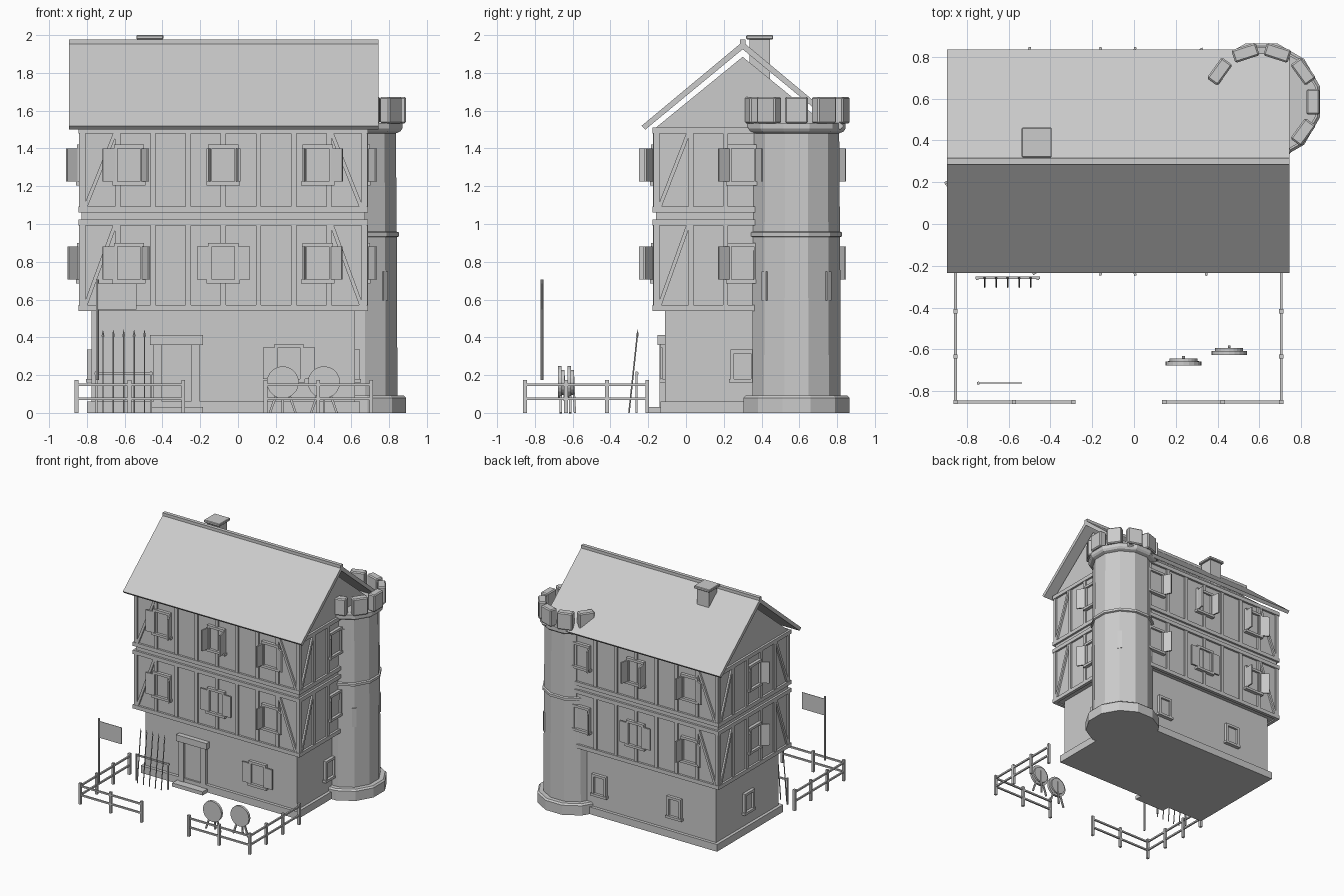
import bpy, bmesh, math
from mathutils import Matrix, Vector

if "Cube" in bpy.data.objects:
    bpy.data.objects.remove(bpy.data.objects["Cube"])

grey = bpy.data.materials.new("plain_grey")
grey.use_nodes = True
grey.diffuse_color = (0.6, 0.6, 0.6, 1)
grey.node_tree.nodes["Principled BSDF"].inputs["Base Color"].default_value = (0.6, 0.6, 0.6, 1)
IDENT = Matrix()


def finish(name, bm):
    bmesh.ops.recalc_face_normals(bm, faces=bm.faces)
    mesh = bpy.data.meshes.new(name)
    bm.to_mesh(mesh)
    bm.free()
    mesh.materials.append(grey)
    ob = bpy.data.objects.new(name, mesh)
    bpy.context.collection.objects.link(ob)
    return ob


def box(name, centre, size, frame=IDENT, bevel=0):
    bm = bmesh.new()
    bmesh.ops.create_cube(bm, size=1)
    if bevel:
        bmesh.ops.scale(bm, vec=size, verts=bm.verts)
        bmesh.ops.bevel(bm, geom=bm.edges[:], offset=bevel, segments=1, affect='EDGES')
        size = (1, 1, 1)
    bm.transform(frame @ Matrix.Translation(centre) @ Matrix.Diagonal((*size, 1)))
    return finish(name, bm)


def span(name, x, y, z, frame=IDENT):
    """Box from (low, high) pairs."""
    pairs = (x, y, z)
    return box(name, [(a + b) / 2 for a, b in pairs], [b - a for a, b in pairs], frame)


def bar(name, a, b, width, depth, frame=IDENT):
    """Square bar between two points."""
    a, b = Vector(a), Vector(b)
    turn = (b - a).to_track_quat('Z', 'Y').to_matrix().to_4x4()
    return box(name, (0, 0, 0), (width, depth, (b - a).length),
               frame @ Matrix.Translation((a + b) / 2) @ turn)


def rod(name, a, b, r, sides=8, r2=None):
    a, b = Vector(a), Vector(b)
    bm = bmesh.new()
    bmesh.ops.create_cone(bm, cap_ends=True, segments=sides, radius1=r,
                          radius2=r if r2 is None else r2, depth=(b - a).length)
    bm.transform(Matrix.Translation((a + b) / 2) @ (b - a).to_track_quat('Z', 'Y').to_matrix().to_4x4())
    return finish(name, bm)


def prism(name, profile, x0, x1):
    """Extrude a (y, z) profile along x."""
    bm = bmesh.new()
    face = bm.faces.new([bm.verts.new((x0, y, z)) for y, z in profile])
    new = bmesh.ops.extrude_face_region(bm, geom=[face])["geom"]
    bmesh.ops.translate(bm, vec=(x1 - x0, 0, 0), verts=[v for v in new if isinstance(v, bmesh.types.BMVert)])
    return finish(name, bm)


# House walls
CX, CY = -0.0775, 0.30
HALF_X, HALF_Y = 0.75, 0.46
span("plinth", (-0.80, 0.645), (-0.135, 0.735), (0, 0.06))
span("ground_floor", (-0.775, 0.62), (-0.11, 0.71), (0.06, 0.56))
span("upper_floors", (CX - HALF_X, CX + HALF_X), (CY - HALF_Y, CY + HALF_Y), (0.55, 1.51))
prism("gables", [(CY - HALF_Y, 1.51), (CY + HALF_Y, 1.51), (CY, 1.885)], CX - HALF_X, CX + HALF_X)

# Roof and chimney
for side, label in ((1, "front"), (-1, "back")):
    slope = [(-0.535, 1.52), (0, 1.965), (0, 1.925), (-0.515, 1.5)]
    prism("roof_" + label, [(CY + side * y, z) for y, z in slope], -0.895, 0.745)
span("ridge_cap", (-0.895, 0.745), (0.285, 0.315), (1.945, 1.977))
box("chimney", (-0.466, 0.39, 1.86), (0.11, 0.11, 0.25))
box("chimney_cap", (-0.466, 0.39, 1.989), (0.143, 0.143, 0.022), bevel=0.004)


def wall_frame(turn, half):
    """Local axes of a wall: x along it, -y outward, z up."""
    return (Matrix.Translation((CX, CY, 0)) @ Matrix.Rotation(math.radians(turn), 4, 'Z')
            @ Matrix.Translation((0, -half, 0)))


def window(u, z0, z1, w, frame, shutters=None):
    h = w / 2
    span("window_sill", (u - h - .008, u + h + .008), (-.03, 0), (z0, z0 + .02), frame)
    span("window_lintel", (u - h, u + h), (-.025, 0), (z1 - .02, z1), frame)
    for s in (-1, 1):
        box("window_jamb", (u + s * (h - .01), -.0125, (z0 + z1) / 2), (.02, .025, z1 - z0), frame)
    span("window_pane", (u - h, u + h), (-.008, 0), (z0, z1), frame)
    for s, angle in zip((-1, 1), shutters or ()):
        hinge = (frame @ Matrix.Translation((u + s * (h - .008), -.02, 0))
                 @ Matrix.Rotation(-s * math.radians(angle), 4, 'Z'))
        box("shutter", (s * .034, 0, (z0 + z1) / 2), (.068, .012, z1 - z0 - .04), hinge)


# Timber framing and upper windows, the same on opposite walls
STOREYS = ((0.54, 1.025), (1.06, 1.51))
LONG = (((8, 60), (0, 0), (85, 35)), ((8, 65), (80, 80), (85, 30)))
SIDE = (((35, 50),), ((35, 60),))
for turn, half, length, bays, spots, swings in (
        (0, HALF_Y, HALF_X, 8, (-.5, 0, .5), LONG), (180, HALF_Y, HALF_X, 8, (-.5, 0, .5), LONG),
        (90, HALF_X, HALF_Y, 5, (0,), SIDE), (-90, HALF_X, HALF_Y, 5, (0,), SIDE)):
    wall = wall_frame(turn, half)
    bay = 2 * (length - .005) / bays
    for (low, high), swing in zip(STOREYS, swings):
        for z in (low, high - .032):
            span("floor_beam", (-length - .017, length + .017), (-.017, .01), (z, z + .032), wall)
        for i in range(bays + 1):
            u = -length + .005 + i * bay
            span("timber_post", (u - .014, u + .014), (-.013, .005), (low, high), wall)
        for s in (-1, 1):
            bar("brace", (s * (length - .02), -.004, low + .03),
                (s * (length - bay + .01), -.004, high - .03), .022, .02, wall)
        for u, angles in zip(spots, swing):
            window(u, low + .145, low + .36, .16, wall, angles)

# Ground floor windows
front, back = wall_frame(0, .41), wall_frame(180, .41)
window(0.27 - CX, .16, .365, .155, front, (0, 0))
for x in (-.40, .29):
    window(CX - x, .16, .34, .13, back)
for turn in (90, -90):
    window(0, .16, .335, .13, wall_frame(turn, .6975))

# Door and step
DX = -0.325
span("door", (DX - .08, DX + .08), (-.12, -.10), (.03, .36))
for s in (-1, 1):
    box("door_post", (DX + s * .1, -.12, .19), (.045, .04, .36))
span("door_lintel", (DX - .14, DX + .14), (-.15, -.10), (.36, .412))
span("door_step", (DX - .14, DX + .14), (-.20, -.10), (0, .03))

# Round tower, turned from a profile with twelve sides
TX, TY = 0.61, 0.585
SIDES = 12
profile = [(.28, 0), (.28, .08), (.268, .092), (.234, .092), (.231, .93), (.242, .935), (.242, .955),
           (.230, .96), (.226, 1.48), (.25, 1.49), (.26, 1.505), (.26, 1.535)]
bm = bmesh.new()
rings = []
for r, z in profile:
    r /= math.cos(math.pi / SIDES)
    angles = [(i + .5) * math.tau / SIDES for i in range(SIDES)]
    rings.append([bm.verts.new((TX + r * math.cos(a), TY + r * math.sin(a), z)) for a in angles])
for a, b in zip(rings, rings[1:]):
    for i in range(SIDES):
        j = (i + 1) % SIDES
        bm.faces.new((a[i], a[j], b[j], b[i]))
bm.faces.new(rings[0])
bm.faces.new(rings[-1])
finish("tower", bm)
for i in range(10):
    spin = Matrix.Translation((TX, TY, 0)) @ Matrix.Rotation(i * math.tau / 10, 4, 'Z')
    box("merlon", (.247, 0, 1.603), (.064, .122, .14), spin, bevel=.008)
for angle in (-45, 45):
    spin = Matrix.Translation((TX, TY, 0)) @ Matrix.Rotation(math.radians(angle), 4, 'Z')
    box("arrow_slit", (.232, 0, .672), (.024, .035, .155), spin)


# Yard fence
def fence(points):
    for x, y in points:
        box("fence_post", (x, y, .0875), (.02, .02, .175))
    for a, b in zip(points, points[1:]):
        for z in (.075, .15):
            bar("fence_rail", (*a, z), (*b, z), .013, .013)


for x, inner in ((-.855, (-.575, -.29)), (.705, (.425, .145))):
    fence([(x, y) for y in (-.205, -.418, -.635, -.852)])
    fence([(x, -.852)] + [(i, -.852) for i in inner])

# Flag
rod("flag_pole", (-.745, -.762, .175), (-.745, -.762, .705), .008)
span("flag", (-.745, -.537), (-.764, -.76), (.547, .685))

# Spear rack
bar("rack_rail", (-.76, -.257, .208), (-.45, -.257, .208), .012, .012)
for x in (-.75, -.46):
    bar("rack_post", (x, -.262, 0), (x, -.262, .22), .012, .012)
for i in range(5):
    x = -.715 + i * .055
    rod("spear_shaft", (x, -.302, 0), (x, -.258, .41), .004, 6)
    rod("spear_head", (x, -.258, .405), (x, -.255, .442), .008, 4, 0)

# Archery targets
for x, y in ((.237, -.668), (.455, -.618)):
    rod("target_disc", (x, y - .01, .162), (x, y + .01, .162), .085, 20)
    rod("target_back", (x, y + .01, .162), (x, y + .024, .162), .066, 20)
    for s in (-1, 1):
        bar("target_leg", (x + s * .068, y + .005, 0), (x + s * .03, y + .005, .11), .012, .012)
    bar("target_prop", (x, y + .03, 0), (x, y + .02, .2), .012, .012)
